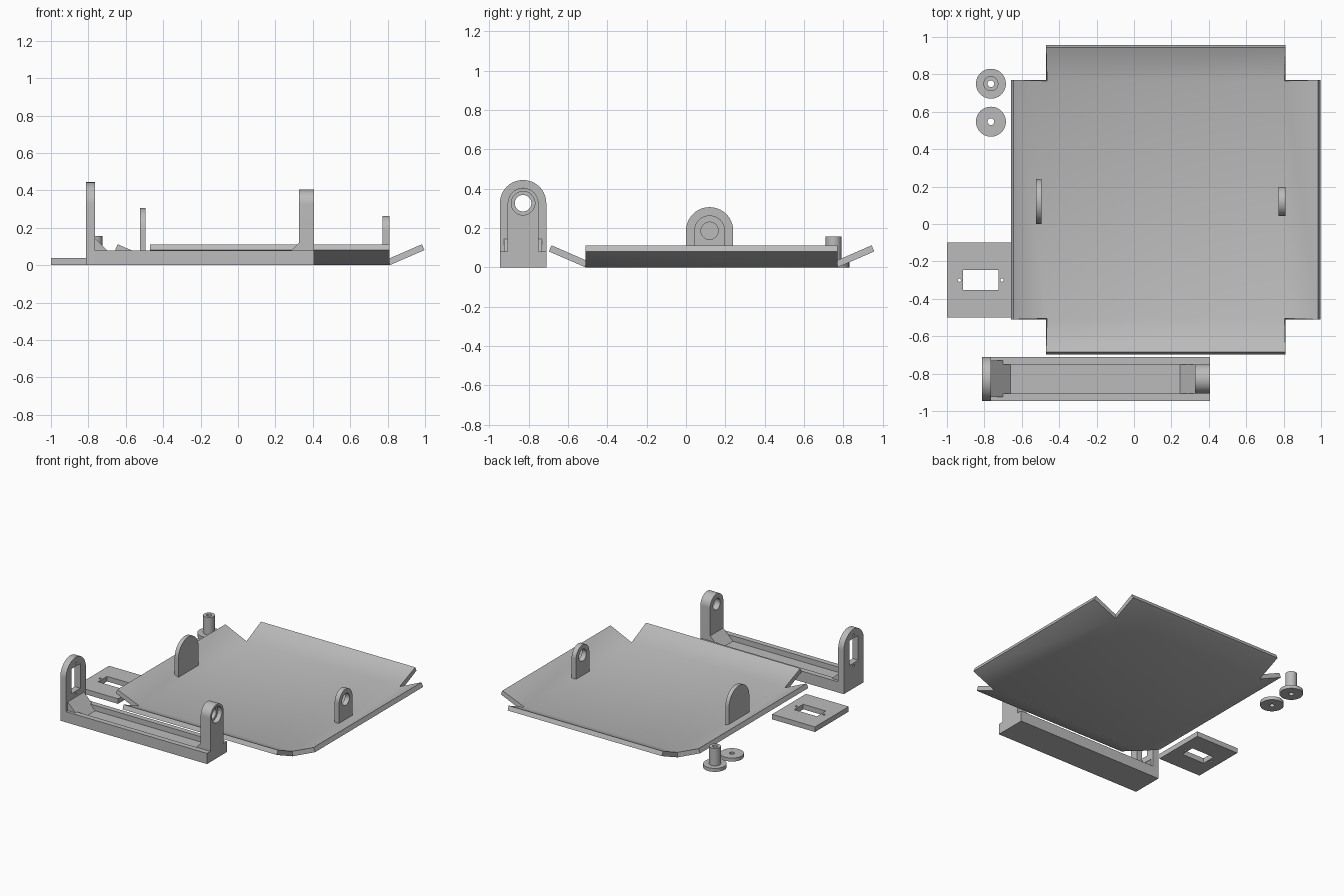
import bpy, bmesh, math
from mathutils import Matrix

if "Cube" in bpy.data.objects:
    bpy.data.objects.remove(bpy.data.objects["Cube"])

grey = bpy.data.materials.new("plain_grey")
grey.diffuse_color = (0.5, 0.5, 0.5, 1)
grey.use_nodes = True
grey.node_tree.nodes["Principled BSDF"].inputs["Base Color"].default_value = grey.diffuse_color

# Extrusion frames: profile (u, v) and extrusion axis w
ALONG_X = Matrix(((0, 0, 1, 0), (1, 0, 0, 0), (0, 1, 0, 0), (0, 0, 0, 1)))   # profile in y, z
ALONG_Y = Matrix(((1, 0, 0, 0), (0, 0, -1, 0), (0, 1, 0, 0), (0, 0, 0, 1)))  # profile in x, z
ALONG_Z = Matrix.Identity(4)


def finish(ob):
    bm = bmesh.new()
    bm.from_mesh(ob.data)
    bmesh.ops.remove_doubles(bm, verts=bm.verts, dist=1e-5)
    bmesh.ops.recalc_face_normals(bm, faces=bm.faces)
    bm.to_mesh(ob.data)
    bm.free()
    ob.data.materials.clear()
    ob.data.materials.append(grey)
    for p in ob.data.polygons:
        p.material_index = 0
    bpy.ops.object.shade_smooth_by_angle(angle=math.radians(30))


def activate(ob):
    bpy.ops.object.select_all(action='DESELECT')
    bpy.context.view_layer.objects.active = ob
    ob.select_set(True)


def extrude(name, loops, frame, w0, w1):
    """Fill the first loop, cut the others as holes, extrude from w0 to w1."""
    cu = bpy.data.curves.new(name, 'CURVE')
    cu.dimensions, cu.fill_mode = '2D', 'BOTH'
    cu.extrude = (w1 - w0) / 2
    for loop in loops:
        sp = cu.splines.new('POLY')
        sp.points.add(len(loop) - 1)
        for pt, (u, v) in zip(sp.points, loop):
            pt.co = (u, v, 0, 1)
        sp.use_cyclic_u = True
    ob = bpy.data.objects.new(name, cu)
    bpy.context.collection.objects.link(ob)
    activate(ob)
    bpy.ops.object.convert(target='MESH')
    ob = bpy.context.object
    ob.data.transform(frame @ Matrix.Translation((0, 0, (w0 + w1) / 2)))
    finish(ob)
    return ob


def circle(u, v, r, n=48):
    return [(u + r * math.cos(2 * math.pi * i / n), v + r * math.sin(2 * math.pi * i / n)) for i in range(n)]


def rect(u0, u1, v0, v1):
    return [(u0, v0), (u1, v0), (u1, v1), (u0, v1)]


def arch(u, v, r, bottom, n=32):
    """Upright lug outline with a round top."""
    top = [(u + r * math.cos(math.pi * i / n), v + r * math.sin(math.pi * i / n)) for i in range(n + 1)]
    return [(u - r, bottom), (u + r, bottom)] + top


# Tray: flat floor with four upturned flaps, thickened upward
X0, X1, Y0, Y1, RUN, RISE = -0.47, 0.81, -0.51, 0.77, 0.187, 0.081
corners = [(X0, Y0), (X1, Y0), (X1, Y1), (X0, Y1)]
outward = [(0, -1), (1, 0), (0, 1), (-1, 0)]
bm = bmesh.new()
floor = [bm.verts.new((x, y, 0)) for x, y in corners]
bm.faces.new(floor)
for i, (dx, dy) in enumerate(outward):
    a, b = floor[i], floor[(i + 1) % 4]
    c, d = [bm.verts.new((v.co.x + dx * RUN, v.co.y + dy * RUN, RISE)) for v in (b, a)]
    bm.faces.new((b, a, d, c))
bmesh.ops.recalc_face_normals(bm, faces=bm.faces)
bm.faces.ensure_lookup_table()
if bm.faces[0].normal.z < 0:
    bmesh.ops.reverse_faces(bm, faces=bm.faces)
me = bpy.data.meshes.new("tray")
bm.to_mesh(me)
bm.free()
tray = bpy.data.objects.new("tray", me)
bpy.context.collection.objects.link(tray)
activate(tray)
mod = tray.modifiers.new("thickness", 'SOLIDIFY')
mod.thickness, mod.offset, mod.use_even_offset = 0.034, 1, True
bpy.ops.object.modifier_apply(modifier=mod.name)
finish(tray)

# Tray lugs: wide solid one on the left, narrow pierced one on the right
extrude("tray_left_lug", [arch(0.12, 0.186, 0.12, 0.03)], ALONG_X, -0.525, -0.495)
extrude("tray_right_lug", [arch(0.12, 0.186, 0.078, 0.01), circle(0.12, 0.186, 0.044)],
        ALONG_X, 0.773, 0.81)

# Bracket: channel base
YC, HW, HN, AXIS = -0.828, 0.118, 0.078, 0.326
channel = [(YC - HW, 0), (YC + HW, 0), (YC + HW, 0.08), (YC + HN, 0.08),
           (YC + HN, 0.04), (YC - HN, 0.04), (YC - HN, 0.08), (YC - HW, 0.08)]
extrude("bracket_channel", [channel], ALONG_X, -0.766, 0.405)

# Bracket left arm with rectangular slot and two screw holes
extrude("bracket_left_arm",
        [arch(YC, AXIS, HW, 0), rect(YC - 0.053, YC + 0.053, 0.19, 0.375),
         circle(YC, 0.397, 0.008, 16), circle(YC, 0.168, 0.008, 16)],
        ALONG_X, -0.812, -0.765)

# Bracket right arm with stepped bore
for name, bore, w0, w1 in (("bracket_right_arm_inner", 0.042, 0.325, 0.37),
                           ("bracket_right_arm_outer", 0.06, 0.37, 0.405)):
    extrude(name, [arch(YC, AXIS, HN, 0.04), circle(YC, AXIS, bore)], ALONG_X, w0, w1)

# Bracket gussets at 45 degrees
extrude("left_gusset_lower", [[(-0.765, 0.04), (-0.66, 0.04), (-0.70, 0.08), (-0.765, 0.08)]],
        ALONG_Y, -YC - HN, -YC + HN)
extrude("left_gusset_upper", [[(-0.765, 0.08), (-0.70, 0.08), (-0.765, 0.145)]],
        ALONG_Y, -YC - 0.097, -YC + 0.097)
extrude("right_gusset", [[(0.325, 0.04), (0.325, 0.118), (0.245, 0.04)]],
        ALONG_Y, -YC - HN, -YC + HN)

# Mounting plate with window and two screw holes
extrude("mounting_plate",
        [rect(-1.0, -0.645, -0.5, -0.1), rect(-0.913, -0.725, -0.353, -0.247),
         circle(-0.934, -0.3, 0.009, 16), circle(-0.706, -0.3, 0.009, 16)],
        ALONG_Z, 0, 0.038)

# Loose washer and flanged pin
PX = -0.765
extrude("washer", [circle(PX, 0.547, 0.08), circle(PX, 0.547, 0.018, 24)], ALONG_Z, 0, 0.026)
extrude("pin_flange", [circle(PX, 0.75, 0.08), circle(PX, 0.75, 0.018, 24)], ALONG_Z, 0, 0.026)
extrude("pin_shaft", [circle(PX, 0.75, 0.04), circle(PX, 0.75, 0.018, 24)], ALONG_Z, 0.026, 0.157)
